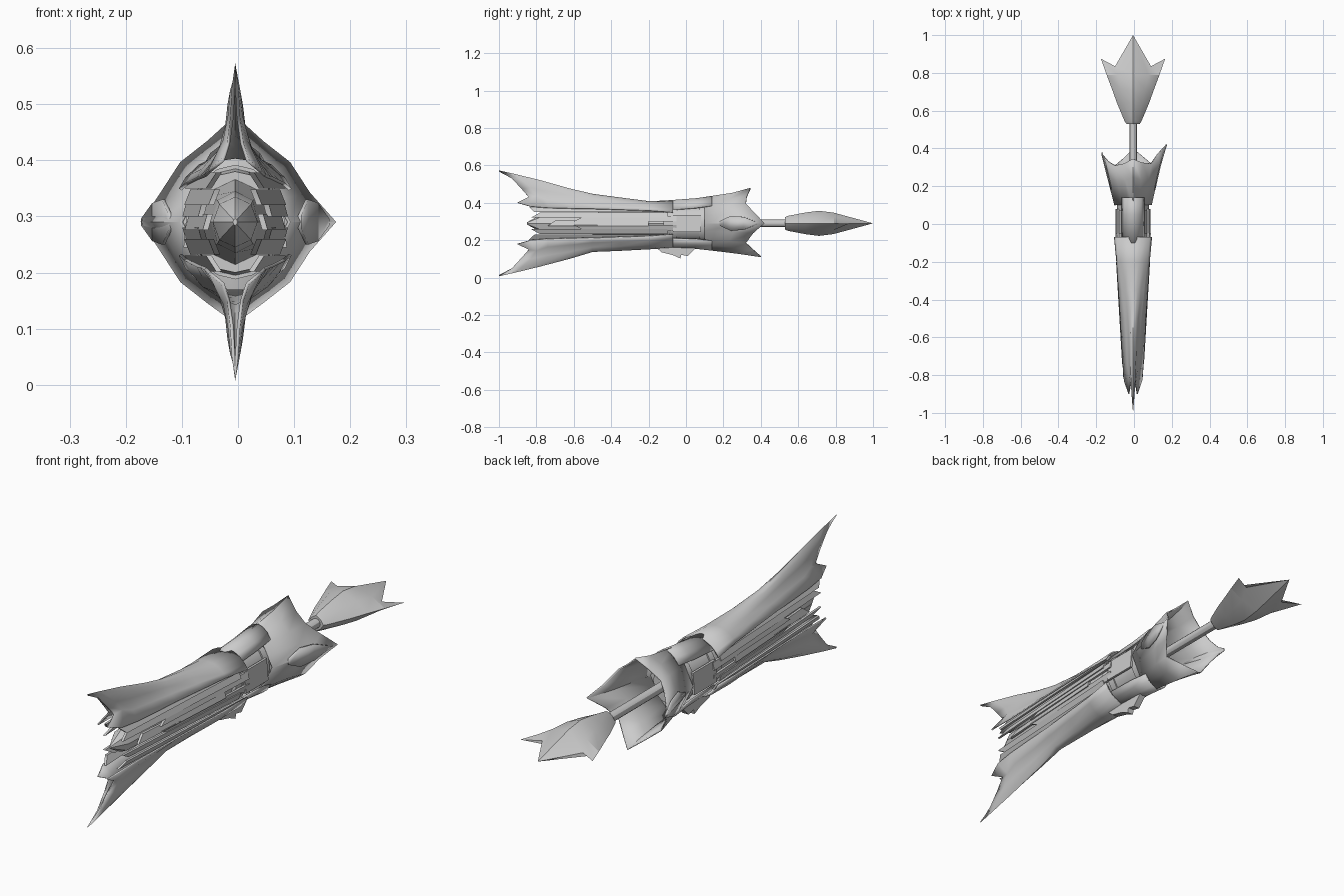
import bpy, bmesh, math

if "Cube" in bpy.data.objects:
    bpy.data.objects.remove(bpy.data.objects["Cube"])

CX, CZ = -0.005, 0.29          # long axis of the body
metal = bpy.data.materials.new("grey metal")
metal.diffuse_color = (0.6, 0.6, 0.6, 1)
metal.use_nodes = True
metal.node_tree.nodes["Principled BSDF"].inputs["Base Color"].default_value = metal.diffuse_color


def loft(name, rings, closed=True, caps=True, thick=0.0, merge=False, angle=30):
    """Skin a list of equal-length rings of points given relative to the axis."""
    bm = bmesh.new()
    vs = [[bm.verts.new((x + CX, y, z + CZ)) for x, y, z in r] for r in rings]
    n = len(vs[0])
    for a, b in zip(vs, vs[1:]):
        for i in range(n if closed else n - 1):
            j = (i + 1) % n
            bm.faces.new((a[i], a[j], b[j], b[i]))
    if closed and caps:
        bm.faces.new(vs[0])
        if not merge:
            bm.faces.new(vs[-1])
    if merge:
        bmesh.ops.remove_doubles(bm, verts=bm.verts, dist=0.0005)
    bmesh.ops.recalc_face_normals(bm, faces=bm.faces)
    me = bpy.data.meshes.new(name)
    bm.to_mesh(me)
    bm.free()
    ob = bpy.data.objects.new(name, me)
    bpy.context.collection.objects.link(ob)
    me.materials.append(metal)
    if thick:
        m = ob.modifiers.new("thickness", "SOLIDIFY")
        m.thickness = thick
        m.offset = 0
    bpy.ops.object.select_all(action="DESELECT")
    ob.select_set(True)
    bpy.context.view_layer.objects.active = ob
    bpy.ops.object.shade_smooth_by_angle(angle=math.radians(angle))
    return ob


def oval(y, a, h, n=16):
    return [(a * math.cos(2 * math.pi * i / n), y, h * math.sin(2 * math.pi * i / n))
            for i in range(n)]


QUARTER = [(1, 0), (.79, .29), (.58, .59), (.29, .8)]


def diamond(a, h, y):
    """Sixteen-point diamond; y may be one number or sixteen."""
    q = QUARTER
    up = q + [(0, 1)] + [(-x, z) for x, z in reversed(q[1:])]
    pts = up + [(-x, -z) for x, z in up]
    ys = y if isinstance(y, list) else [y] * 16
    return [(x * a, yy, z * h) for (x, z), yy in zip(pts, ys)]


# Upper and lower shells: arched hulls pinched into a thin jagged blade in front
def arch(y, top, w, edge, pinch):
    h = top - edge
    xs = [round_ + (sharp - round_) * pinch
          for round_, sharp in ((.35, .19), (.65, .3), (.88, .55))]
    return [(0, y, top)] + [(x * w, y, top - f * h)
                            for x, f in zip(xs, (.09, .33, .68))] + [(w, y, edge)]


blade = [
    [(0, -1, .28), (.003, -.93, .24), (.006, -.88, .185), (.012, -.84, .14), (.022, -.9, .11)],
    [(0, -.92, .262), (.006, -.88, .235), (.01, -.83, .19), (.019, -.8, .145), (.046, -.83, .09)],
    [(0, -.78, .228), (.011, -.76, .208), (.015, -.74, .17), (.028, -.74, .125), (.053, -.74, .083)]]
STATIONS = [(-.62, .06, .08, 1), (-.5, .066, .078, .8), (-.35, .076, .073, .4),
            (-.2, .086, .068, 0), (-.07, .098, .058, 0)]
UPPER = (.183, .155, .135, .116, .12, .131, .143)
LOWER = (.186, .15, .144, .136, .129, .133, .143)
for name, s, tops in (("upper", 1, UPPER), ("lower", -1, LOWER)):
    full = []
    for r in blade + [arch(y, t, w, e, p) for (y, w, e, p), t in zip(STATIONS, tops)]:
        full.append([(-x, y, s * z) for x, y, z in reversed(r)]
                    + [(x, y, s * z) for x, y, z in r[1:]])
    loft(name + "_shell", full, closed=False, thick=.006, angle=40)
    # strap carrying the shell ridge across the barrel to the bell
    strap = [[(x, y, s * (t - d)) for x, d in ((-.058, .05), (-.042, .022), (-.02, .005), (0, 0),
                                               (.02, .005), (.042, .022), (.058, .05))]
             for y, t in ((-.1, tops[4]), (.05, tops[5]), (.14, tops[6]))]
    loft(name + "_strap", strap, closed=False, thick=.006, angle=40)

# Faceted core with pointed nose
loft("core", [oval(-.85, .004, .006, 8), oval(-.78, .04, .045, 8), oval(-.6, .045, .055, 8),
              oval(-.3, .06, .065, 8), oval(-.05, .07, .08, 8)])

# Barrel with two raised bands
loft("barrel", [oval(y, a, h) for y, a, h in (
    (-.12, .08, .09), (-.08, .08, .095), (-.08, .084, .102), (-.05, .084, .102),
    (-.05, .078, .096), (.07, .078, .096), (.07, .084, .102), (.1, .084, .102),
    (.11, .07, .09), (.14, .06, .08))])


# Layered side plates, staggered and slanted, mirrored to four corners
def plate(name, sx, sz, y0, y1, x0, x1, zlo, zhi, tip, tilt=.0):
    rings = []
    for y, x, shift in ((y0, x0, tip), (y1, x1, 0)):
        rings.append([(sx * (x - .01 - tilt), y + shift, sz * zhi),
                      (sx * (x - tilt), y + shift, sz * zhi),
                      (sx * (x + .008), y, sz * zlo), (sx * (x - .002), y, sz * zlo)])
    loft(name, rings)


for sx in (-1, 1):
    for sz in (-1, 1):
        plate("outer_plate", sx, sz, -.81, -.08, .044, .082, .06, .088, -.03, .01)
        plate("middle_plate", sx, sz, -.83, -.1, .04, .083, .03, .058, .05, .003)
        plate("short_plate", sx, sz, -.6, -.05, .058, .086, .01, .04, .06)
    plate("centre_rail", sx, 1, -.74, -.2, .05, .082, -.014, .014, .04)
    plate("band_plate", sx, 1, -.07, .08, .084, .084, -.045, .045, 0)
    # raised arrow-shaped plate on each flank of the bell
    loft("flank_spike", [[(sx * x, y, z * k) for z in (-1, 1)]
                         for x, y, k in ((.115, .18, .012), (.128, .24, .04),
                                         (.145, .31, .034), (.165, .38, .006))],
         closed=False, thick=.006)

# Hollow rear bell with a jagged rim of four unequal spikes
rim = [.42, .37, .32, .325, .345, .32, .31, .33, .37, .33, .31, .35, .40, .36, .32, .36]
end = diamond(.165, .178, rim)
end[0] = (.177, .42, 0)
end[8] = (-.165, .37, 0)
end[4] = (0, .345, .187)
inner = [.1 + .6 * (y - .1) for y in rim]
loft("rear_bell", [diamond(.096, .138, .1), diamond(.138, .16, inner), end],
     caps=False, thick=.006, angle=32)
loft("bell_floor", [diamond(.06, .09, .1), diamond(.094, .136, .11)])

# Tail rod
loft("tail_rod", [oval(.1, .02, .02, 12), oval(.56, .02, .02, 12)])


# Spear-shaped tail: faceted body closing on a three-pointed edge
def facet(y, a, h):
    return [(a, y, 0), (.58 * a, y, .62 * h), (0, y, h), (-.58 * a, y, .62 * h),
            (-a, y, 0), (-.58 * a, y, -.62 * h), (0, y, -h), (.58 * a, y, -.62 * h)]


points = [(.17, .875, 0), (.095, .835, 0), (0, 1, 0), (-.095, .835, 0), (-.17, .875, 0),
          (-.095, .835, 0), (0, 1, 0), (.095, .835, 0)]
loft("spear_tail", [facet(.53, .035, .033), facet(.545, .045, .04), facet(.64, .085, .058),
                    facet(.71, .11, .067), facet(.79, .14, .057), points], merge=True, angle=25)

# Small notched hook under the barrel
hook = [(-.17, -.12), (-.13, -.155), (-.07, -.17), (-.03, -.188), (-.025, -.168), (.01, -.175),
        (.04, -.145), (.06, -.12)]
loft("belly_hook", [[(x, y, z) for y, z in hook] for x in (-.014, .014)])
